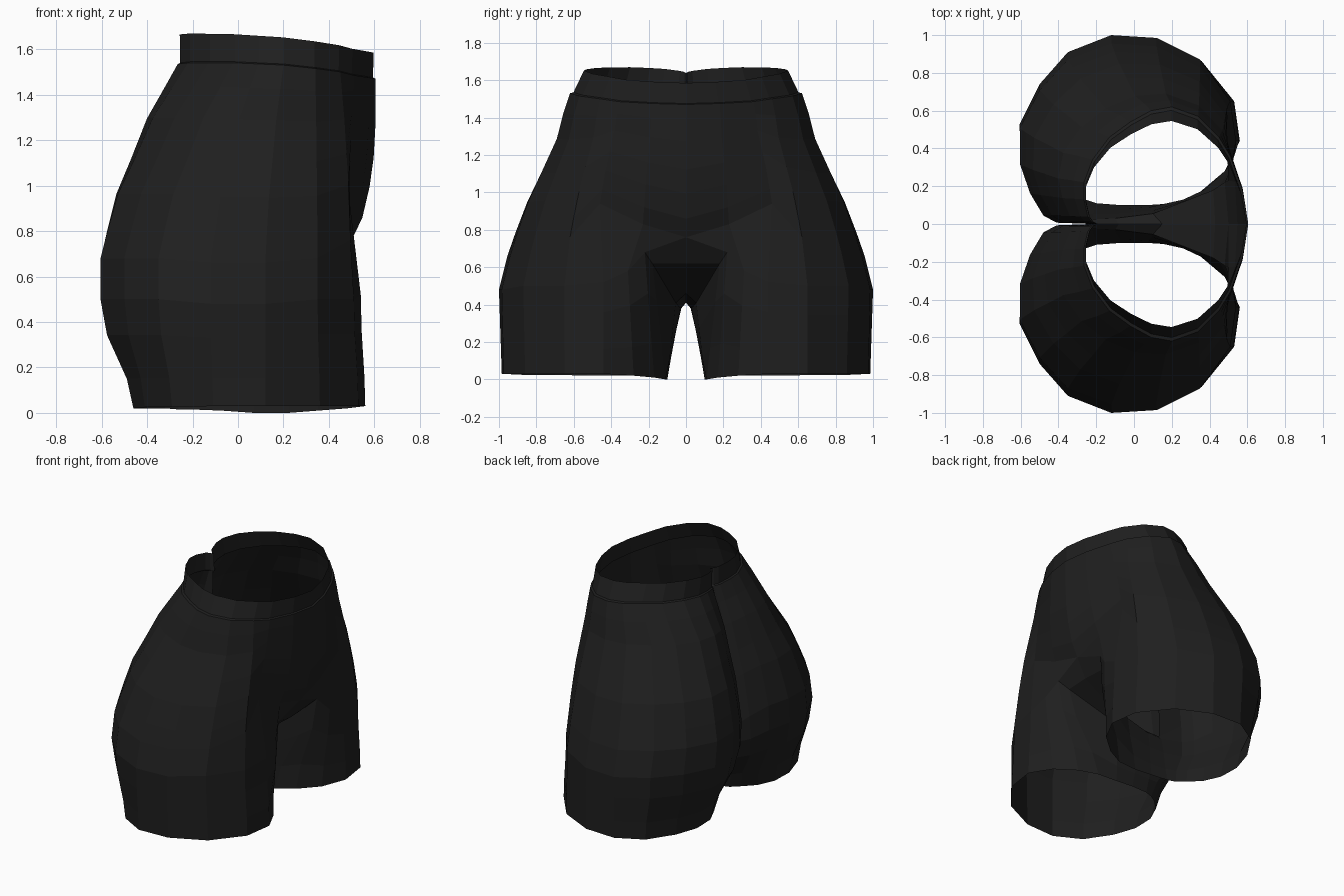
import bpy

cube = bpy.data.objects.get("Cube")
if cube:
    bpy.data.objects.remove(cube, do_unlink=True)

fabric = bpy.data.materials.new("black fabric")
fabric.use_nodes = True
colour = (0.0135, 0.0135, 0.0135, 1)
fabric.diffuse_color = colour
fabric.node_tree.nodes["Principled BSDF"].inputs["Base Color"].default_value = colour


def lerp(a, b, t):
    return a + (b - a) * t


# Cross-sections of one half: back centre, round the outside, to front centre.
# The last three points close the inner thigh.
hem = [(-.20, .11, .015), (-.26, .13, .015), (-.32, .17, .02), (-.40, .25, .02),
       (-.455, .37, .02), (-.46, .53, .02), (-.41, .70, .025), (-.29, .88, .025),
       (-.11, .985, .03), (.12, .975, .03), (.36, .86, .03), (.53, .65, .03),
       (.56, .44, .03), (.48, .28, .02), (.35, .17, .01), (.22, .11, 0), (.07, .10, 0),
       (-.07, .10, .01)]
hip = [(-.22, .025, .38), (-.40, .025, .42), (-.48, .06, .45), (-.55, .17, .49),
       (-.603, .33, .50), (-.605, .53, .50), (-.50, .74, .50), (-.35, .91, .50),
       (-.12, 1.0, .48), (.12, .985, .48), (.35, .87, .50), (.51, .65, .50),
       (.54, .44, .52), (.52, .31, .58), (.48, .22, .68), (.42, .18, .62),
       (.10, .055, .41), (-.10, .03, .38)]
rim = [(-.20, 0, 1.51), (-.225, .012, 1.515), (-.245, .04, 1.52), (-.265, .13, 1.53),
       (-.265, .22, 1.535), (-.22, .34, 1.54), (-.13, .46, 1.54), (-.02, .54, 1.54),
       (.09, .60, 1.535), (.20, .62, 1.53), (.34, .57, 1.515), (.45, .46, 1.50),
       (.51, .36, 1.485), (.575, .18, 1.475), (.605, 0, 1.47)]

# Ring where the legs meet along the centre line and the belly overhangs the groin
crotch = [(x, y * .955, z + .18) for x, y, z in hip]
crotch[0] = (-.22, 0, .41)
crotch[1] = (-.41, .007, .56)
crotch[2] = (-.48, .045, .62)
crotch[11] = (.495, .62, .76)
crotch[12] = (.49, .46, .94)
crotch[13] = (.50, .23, .83)
crotch[14] = (.50, 0, .76)
crotch[15] = (.43, 0, .62)
crotch[16] = (.15, 0, .46)
crotch[17] = (-.08, 0, .41)

# Leg rings: closed
legs = [hem]
for tx, f in ((.2, .27), (.8, .67)):
    legs.append([(lerp(a[0], b[0], tx), lerp(a[1], b[1], f), lerp(a[2], b[2], f))
                 for a, b in zip(hem, hip)])
legs += [hip, crotch]

# Torso rings: open at the centre plane, with a fuller belly
torso = [crotch[:15]]
for tx, ty, tz, belly in ((.08, .12, .14, .45), (.20, .30, .33, .75), (.39, .52, .51, .92),
                          (.60, .78, .72, 1), (.83, .89, .88, 1)):
    torso.append([(lerp(a[0], b[0], belly if k > 12 else tx),
                   lerp(a[1], b[1], ty), lerp(a[2], b[2], tz))
                  for k, (a, b) in enumerate(zip(crotch, rim))])
torso.append(rim)


def build(name, sections):
    """Skin each (rings, closed) section, mirror it across the centre plane."""
    verts, faces, index = [], [], {}

    def vid(p):
        key = tuple(round(c, 5) for c in p)
        if key not in index:
            index[key] = len(verts)
            verts.append(key)
        return index[key]

    for rings, closed in sections:
        n = len(rings[0])
        for low, high in zip(rings, rings[1:]):
            for k in range(n if closed else n - 1):
                j = (k + 1) % n
                faces.append([vid(low[k]), vid(high[k]), vid(high[j]), vid(low[j])])
    mesh = bpy.data.meshes.new(name)
    mesh.from_pydata(verts, [], faces)
    mesh.materials.append(fabric)
    obj = bpy.data.objects.new(name, mesh)
    bpy.context.collection.objects.link(obj)
    mirror = obj.modifiers.new("Mirror", 'MIRROR')
    mirror.use_axis = (False, True, False)
    mirror.merge_threshold = .001


build("shorts_body", [(legs, True), (torso, False)])

# Waistband: a small ledge inside the rim, then a band that leans inwards
base = [(.17 + (x - .17) * .975, y * .97, z + .005) for x, y, z in rim]
top = [(.17 + (x - .17) * .98, y * .88, z + lerp(.115, .13, (.605 - x) / .87))
       for x, y, z in rim]
build("waistband", [([rim, base, top], False)])
